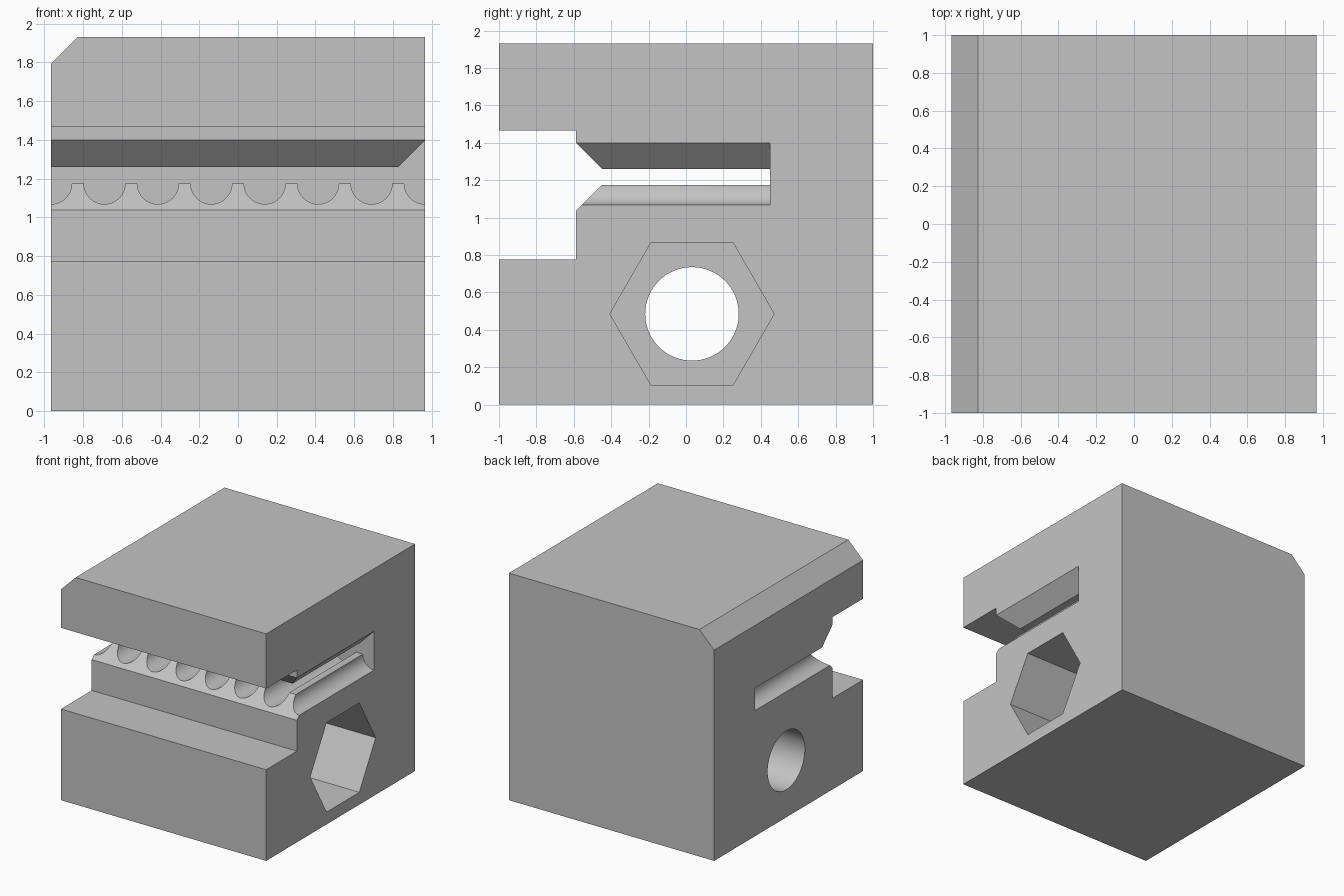
import bpy, bmesh, math

cube = bpy.data.objects.get("Cube")
if cube:
    bpy.data.objects.remove(cube, do_unlink=True)

HALF = 0.965            # half width, half of the height
TOP = 2 * HALF
CHAMFER = 0.138
SLOT_BACK = 0.45
SLOT_FLOOR, SLOT_CEILING = 1.175, 1.26
STEP_Y = -0.587         # back of the front recess
HOLE_Y, HOLE_Z = 0.032, 0.485

grey = bpy.data.materials.new("light grey")
grey.use_nodes = True
grey.diffuse_color = (0.55, 0.55, 0.55, 1)
grey.node_tree.nodes["Principled BSDF"].inputs["Base Color"].default_value = (0.55, 0.55, 0.55, 1)


def prism(name, profile, axis, lo, hi):
    """Extrude a closed profile along x (points are y, z) or y (points are x, z)."""
    def place(p, t):
        return (t, p[0], p[1]) if axis == "x" else (p[0], t, p[1])
    bm = bmesh.new()
    rings = [[bm.verts.new(place(p, t)) for p in profile] for t in (lo, hi)]
    bm.faces.new(rings[0])
    bm.faces.new(rings[1])
    n = len(profile)
    for i in range(n):
        j = (i + 1) % n
        bm.faces.new((rings[0][i], rings[0][j], rings[1][j], rings[1][i]))
    bmesh.ops.recalc_face_normals(bm, faces=bm.faces)
    mesh = bpy.data.meshes.new(name)
    bm.to_mesh(mesh)
    bm.free()
    mesh.materials.append(grey)
    obj = bpy.data.objects.new(name, mesh)
    bpy.context.collection.objects.link(obj)
    return obj


def arc(cx, cz, r, start, end, steps):
    angles = [start + (end - start) * i / steps for i in range(steps + 1)]
    return [(cx + r * math.cos(a), cz + r * math.sin(a)) for a in angles]


# Block with front recess and flared slot
block = prism("clamp_block", [
    (-1, 0), (1, 0), (1, TOP), (-1, TOP),
    (-1, 1.465), (STEP_Y, 1.465),
    (STEP_Y, SLOT_CEILING + CHAMFER), (STEP_Y + CHAMFER, SLOT_CEILING),
    (SLOT_BACK, SLOT_CEILING), (SLOT_BACK, SLOT_FLOOR),
    (STEP_Y + CHAMFER, SLOT_FLOOR), (STEP_Y, SLOT_FLOOR - CHAMFER),
    (STEP_Y, 0.775), (-1, 0.775)], "x", -HALF, HALF)

cutters = []

# Bevelled top edge on the right
e = 0.02
cutters.append(prism("top_edge_cutter", [
    (-HALF - e, TOP - CHAMFER - e), (-HALF + CHAMFER + e, TOP + e),
    (-HALF - e, TOP + e)], "y", -1.1, 1.1))

# Flared slot ceiling at the left end
cutters.append(prism("slot_flare_cutter", [
    (HALF - CHAMFER - e, SLOT_CEILING - e), (HALF + e, SLOT_CEILING - e),
    (HALF + e, SLOT_CEILING + CHAMFER + e)], "y", -0.8, SLOT_BACK))

# Row of round grooves in the slot floor
comb = []
pitch, radius = TOP / 7, 0.107
for i in range(8):
    x = -HALF + i * pitch
    comb.append((x - radius, SLOT_FLOOR + e))
    comb += arc(x, SLOT_FLOOR, radius, math.pi, 2 * math.pi, 20)
    comb.append((x + radius, SLOT_FLOOR + e))
comb += [(HALF + 0.2, 1.23), (-HALF - 0.2, 1.23)]
cutters.append(prism("groove_cutter", comb, "y", -0.8, SLOT_BACK))

# Round bolt hole and deep hexagonal pocket
cutters.append(prism("bolt_hole_cutter",
                     arc(HOLE_Y, HOLE_Z, 0.25, 0, 2 * math.pi, 64)[:-1], "x", -1.1, 1.1))
cutters.append(prism("hex_pocket_cutter",
                     arc(HOLE_Y, HOLE_Z, 0.439, 0, 2 * math.pi, 6)[:-1], "x", HALF - 1.1, 1.2))

bpy.ops.object.select_all(action="DESELECT")
bpy.context.view_layer.objects.active = block
block.select_set(True)
for cutter in cutters:
    cutter.hide_render = True
    mod = block.modifiers.new(cutter.name, "BOOLEAN")
    mod.operation = "DIFFERENCE"
    mod.solver = "EXACT"
    mod.object = cutter
    bpy.ops.object.modifier_apply(modifier=mod.name)
    bpy.data.objects.remove(cutter, do_unlink=True)

bpy.ops.object.shade_smooth_by_angle(angle=math.radians(30))
